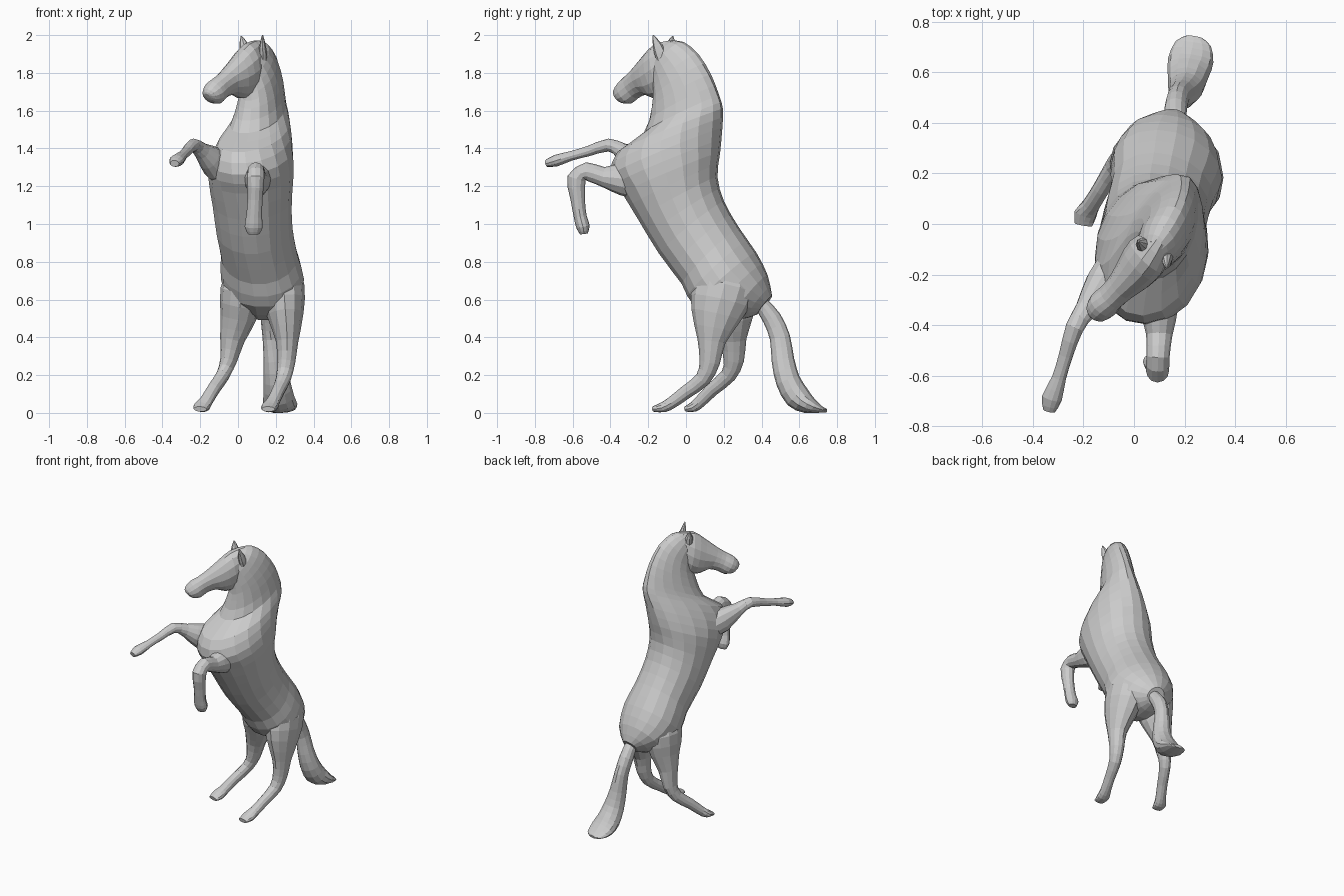
import bpy, bmesh
from math import cos, sin, pi, radians
from mathutils import Vector

parts = []


def spline(a, b, c, d, t):
    return 0.5 * (2 * b + (c - a) * t + (2 * a - 5 * b + 4 * c - d) * t * t
                  + (3 * b - a - 3 * c + d) * t ** 3)


def skin(name, rings, steps=2):
    """Skin a list of point rings, adding smooth in-between rings; flat faceted finish."""
    n, k = len(rings), len(rings[0])
    fine = []
    for i in range(n - 1):
        q = [rings[max(i - 1, 0)], rings[i], rings[i + 1], rings[min(i + 2, n - 1)]]
        for s in range(steps):
            fine.append([spline(q[0][j], q[1][j], q[2][j], q[3][j], s / steps) for j in range(k)])
    fine.append(rings[-1])
    bm = bmesh.new()
    vs = [[bm.verts.new((p.x, p.y, max(p.z, 0.0))) for p in r] for r in fine]
    for a, b in zip(vs, vs[1:]):
        for j in range(k):
            bm.faces.new((a[j], a[(j + 1) % k], b[(j + 1) % k], b[j]))
    bm.faces.new(vs[0])
    bm.faces.new(vs[-1])
    bmesh.ops.recalc_face_normals(bm, faces=bm.faces)
    me = bpy.data.meshes.new(name)
    bm.to_mesh(me)
    bm.free()
    ob = bpy.data.objects.new(name, me)
    bpy.context.collection.objects.link(ob)
    parts.append(ob)
    return ob


def ring(centre, up, side, sides, taper=0.0):
    out = []
    for j in range(sides):
        a = 2 * pi * j / sides
        out.append(centre + side * cos(a) * (1 - taper * sin(a)) + up * sin(a))
    return out


def trunk(name, sections, sides=18):
    """Each section: top point, bottom point, half width, turn in degrees, narrowing to the top."""
    rings = []
    for top, bot, hw, yaw, taper in sections:
        t, b = Vector(top), Vector(bot)
        a = radians(yaw)
        side = Vector((cos(a), -sin(a), 0)) * hw
        rings.append(ring((t + b) / 2, (t - b) / 2, side, sides, taper))
    return skin(name, rings)


def limb(name, pts, sides=12):
    """Each point: x, y, z, half depth, half width."""
    c = [Vector(p[:3]) for p in pts]
    rings = []
    for i, p in enumerate(pts):
        tan = (c[min(i + 1, len(c) - 1)] - c[max(i - 1, 0)]).normalized()
        up = tan.cross(Vector((1, 0, 0))).normalized()
        side = up.cross(tan).normalized()
        rings.append(ring(c[i], up * p[3], side * p[4], sides))
    return skin(name, rings)


def inside(ob, p, margin=0.004):
    ok, loc, nor, _ = ob.closest_point_on_mesh(p)
    return ok and (p - loc).dot(nor) < 0 and (p - loc).length > margin


# Torso and neck, rump to poll
trunk("torso_and_neck", [
    ((.16, .455, .62), (.16, .375, .52), .06, 8, 0),
    ((.145, .43, .73), (.14, .24, .49), .17, 8, 0),
    ((.13, .37, .85), (.13, .05, .56), .222, 8, 0),
    ((.115, .28, .98), (.11, -.02, .68), .205, 8, 0),
    ((.10, .20, 1.12), (.07, -.14, .84), .205, 8, 0),
    ((.10, .165, 1.25), (.05, -.25, 1.02), .212, 8, .05),
    ((.12, .18, 1.38), (.03, -.335, 1.16), .222, 8, .12),
    ((.16, .192, 1.51), (.01, -.395, 1.26), .205, 10, .2),
    ((.20, .195, 1.61), (.0, -.36, 1.38), .165, 12, .22),
    ((.205, .175, 1.68), (.03, -.22, 1.48), .125, 15, .2),
    ((.20, .13, 1.79), (.05, -.175, 1.61), .105, 25, .15),
    ((.175, .06, 1.90), (.055, -.16, 1.69), .095, 35, .1),
    ((.13, -.02, 1.965), (.045, -.16, 1.77), .083, 40, 0),
    ((.09, -.08, 1.97), (.04, -.18, 1.85), .05, 42, 0)])

# Head, turned to one side, with a rounded muzzle
trunk("head", [
    ((.10, -.07, 1.975), (.10, -.06, 1.76), .06, 42, 0),
    ((.045, -.155, 1.955), (.055, -.10, 1.68), .090, 42, 0),
    ((-.01, -.22, 1.89), (.01, -.165, 1.665), .080, 42, 0),
    ((-.065, -.275, 1.825), (-.03, -.215, 1.685), .062, 42, 0),
    ((-.105, -.315, 1.785), (-.075, -.26, 1.665), .056, 42, 0),
    ((-.145, -.345, 1.755), (-.10, -.295, 1.638), .060, 42, 0),
    ((-.168, -.370, 1.715), (-.135, -.335, 1.64), .045, 42, 0),
    ((-.17, -.372, 1.69), (-.155, -.36, 1.665), .015, 42, 0)], 14)

# Ears
for name, pts in {
    "right_ear": [(.135, -.10, 1.79, .012, .012), (.134, -.125, 1.87, .03, .022),
                  (.130, -.15, 1.94, .026, .018), (.130, -.174, 2.0, .003, .003)],
    "left_ear": [(.04, -.085, 1.90, .03, .03), (.03, -.08, 1.95, .026, .024),
                 (.017, -.07, 1.995, .003, .003)]}.items():
    limb(name, pts, 8)

# Hind legs with hooves
limb("right_hind_leg", [
    (.19, .22, .80, .10, .10), (.235, .20, .66, .165, .118), (.25, .16, .52, .135, .097),
    (.26, .135, .38, .075, .06), (.255, .125, .27, .055, .048), (.24, .09, .18, .042, .04),
    (.21, 0, .11, .036, .034), (.185, -.07, .058, .032, .036), (.167, -.12, .03, .028, .045),
    (.16, -.175, .02, .014, .035)])
limb("left_hind_leg", [
    (.06, .23, .78, .10, .10), (.02, .23, .64, .15, .115), (0, .245, .5, .11, .094),
    (-.03, .25, .39, .07, .066), (-.05, .252, .28, .055, .045), (-.08, .225, .2, .042, .036),
    (-.13, .14, .125, .036, .034), (-.17, .075, .06, .032, .036), (-.192, .04, .032, .028, .045),
    (-.2, -.003, .02, .014, .035)])

# Raised forelegs
limb("left_foreleg", [
    (-.06, -.12, 1.27, .08, .06), (-.12, -.24, 1.32, .09, .075), (-.19, -.34, 1.385, .045, .045),
    (-.235, -.41, 1.418, .034, .036), (-.27, -.52, 1.385, .027, .028),
    (-.297, -.61, 1.36, .025, .028), (-.325, -.69, 1.335, .031, .04),
    (-.336, -.74, 1.32, .018, .024)])
limb("right_foreleg", [
    (.10, -.22, 1.21, .08, .06), (.10, -.33, 1.24, .09, .075), (.10, -.44, 1.25, .052, .052),
    (.095, -.525, 1.277, .05, .046), (.093, -.58, 1.24, .05, .046), (.09, -.573, 1.13, .038, .04),
    (.085, -.56, 1.04, .034, .042), (.083, -.545, .985, .036, .048), (.083, -.54, .947, .02, .03)])

# Tail, spreading out on the ground
limb("tail", [
    (.165, .40, .575, .04, .04), (.165, .455, .50, .05, .045), (.175, .497, .40, .054, .045),
    (.19, .513, .28, .06, .055), (.205, .54, .17, .065, .07), (.215, .59, .085, .068, .082),
    (.225, .65, .042, .048, .09), (.235, .715, .018, .018, .07), (.24, .742, .012, .010, .03)])

# Remove faces buried inside another part, so the parts meet as one skin
bpy.context.view_layer.update()
buried = {}
for ob in parts:
    others = [o for o in parts if o is not ob]
    hid = [any(inside(o, v.co) for o in others) for v in ob.data.vertices]
    buried[ob.name] = [p.index for p in ob.data.polygons if all(hid[i] for i in p.vertices)]
for ob in parts:
    bm = bmesh.new()
    bm.from_mesh(ob.data)
    bm.faces.ensure_lookup_table()
    bmesh.ops.delete(bm, geom=[bm.faces[i] for i in buried[ob.name]], context='FACES')
    bm.to_mesh(ob.data)
    bm.free()
